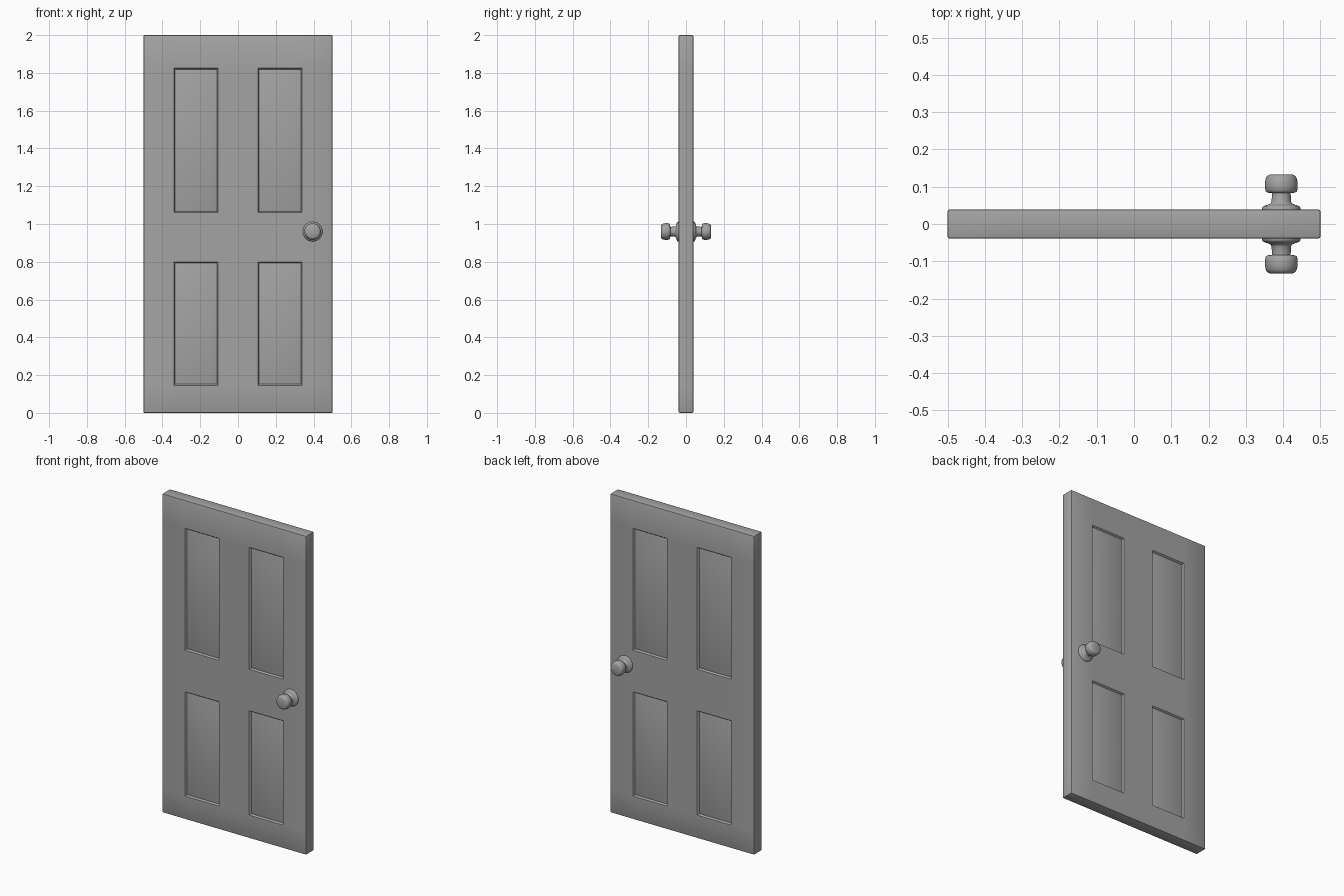
import bpy, bmesh
from math import pi, radians
from mathutils import Vector

cube = bpy.data.objects.get("Cube")
if cube:
    bpy.data.objects.remove(cube, do_unlink=True)

WIDTH, DEPTH, HEIGHT = 1.0, 0.077, 2.0
PANEL_X = (0.105, 0.34)                      # mirrored in x
PANEL_Z = ((0.145, 0.8), (1.06, 1.825))      # lower and upper rows
KNOB_X, KNOB_Z = 0.395, 0.96

grey = bpy.data.materials.new("plain grey")
grey.use_nodes = True
colour = (0.37, 0.37, 0.37, 1)
grey.diffuse_color = colour
grey.node_tree.nodes["Principled BSDF"].inputs["Base Color"].default_value = colour


def finish(bm, name, angle):
    """Turn a bmesh into a smooth-shaded object with sharp edges kept."""
    bmesh.ops.recalc_face_normals(bm, faces=bm.faces)
    mesh = bpy.data.meshes.new(name)
    bm.to_mesh(mesh)
    bm.free()
    mesh.materials.append(grey)
    obj = bpy.data.objects.new(name, mesh)
    bpy.context.collection.objects.link(obj)
    bpy.ops.object.select_all(action="DESELECT")
    obj.select_set(True)
    bpy.context.view_layer.objects.active = obj
    bpy.ops.object.shade_smooth_by_angle(angle=radians(angle))
    return obj


# Door slab with softened outer edges
bm = bmesh.new()
bmesh.ops.create_cube(bm, size=1)
bmesh.ops.scale(bm, vec=(WIDTH, DEPTH, HEIGHT), verts=bm.verts)
bmesh.ops.translate(bm, vec=(0, 0, HEIGHT / 2), verts=bm.verts)
bmesh.ops.bevel(bm, geom=bm.edges[:], offset=0.005, segments=2,
                profile=0.5, affect="EDGES")


def cut(point, normal):
    bmesh.ops.bisect_plane(bm, geom=bm.verts[:] + bm.edges[:] + bm.faces[:],
                           plane_co=point, plane_no=normal)


# Slice the slab along the panel borders
for x in PANEL_X:
    for side in (-1, 1):
        cut((side * x, 0, 0), (1, 0, 0))
for row in PANEL_Z:
    for z in row:
        cut((0, 0, z), (0, 0, 1))


def in_panel(face):
    c = face.calc_center_median()
    return (abs(face.normal.y) > 0.9
            and PANEL_X[0] < abs(c.x) < PANEL_X[1]
            and any(low < c.z < high for low, high in PANEL_Z))


# Sunken groove round each panel, then a slightly raised field
bm.normal_update()
panels = [f for f in bm.faces if in_panel(f)]
for thickness, depth in ((0.007, -0.01), (0.012, 0.004)):
    bmesh.ops.inset_individual(bm, faces=panels, thickness=thickness,
                               depth=depth, use_even_offset=True)
finish(bm, "door_slab", 30)

# Knob profile: radius, distance from the middle of the door
PROFILE = [(0.052, 0.035), (0.052, 0.043), (0.048, 0.048), (0.038, 0.051),
           (0.029, 0.055), (0.026, 0.06), (0.025, 0.083), (0.037, 0.084),
           (0.042, 0.088), (0.044, 0.098), (0.044, 0.11), (0.042, 0.121),
           (0.038, 0.129), (0.031, 0.1325), (0, 0.1325)]

for name, side in (("front_knob", -1), ("back_knob", 1)):
    bm = bmesh.new()
    verts = [bm.verts.new((r, side * d, 0)) for r, d in PROFILE]
    edges = [bm.edges.new(pair) for pair in zip(verts, verts[1:])]
    bmesh.ops.spin(bm, geom=verts + edges, cent=(0, 0, 0), axis=(0, 1, 0),
                   angle=2 * pi, steps=32)
    bmesh.ops.remove_doubles(bm, verts=bm.verts, dist=0.0005)
    bmesh.ops.translate(bm, vec=Vector((KNOB_X, 0, KNOB_Z)), verts=bm.verts)
    knob = finish(bm, name, 50)
